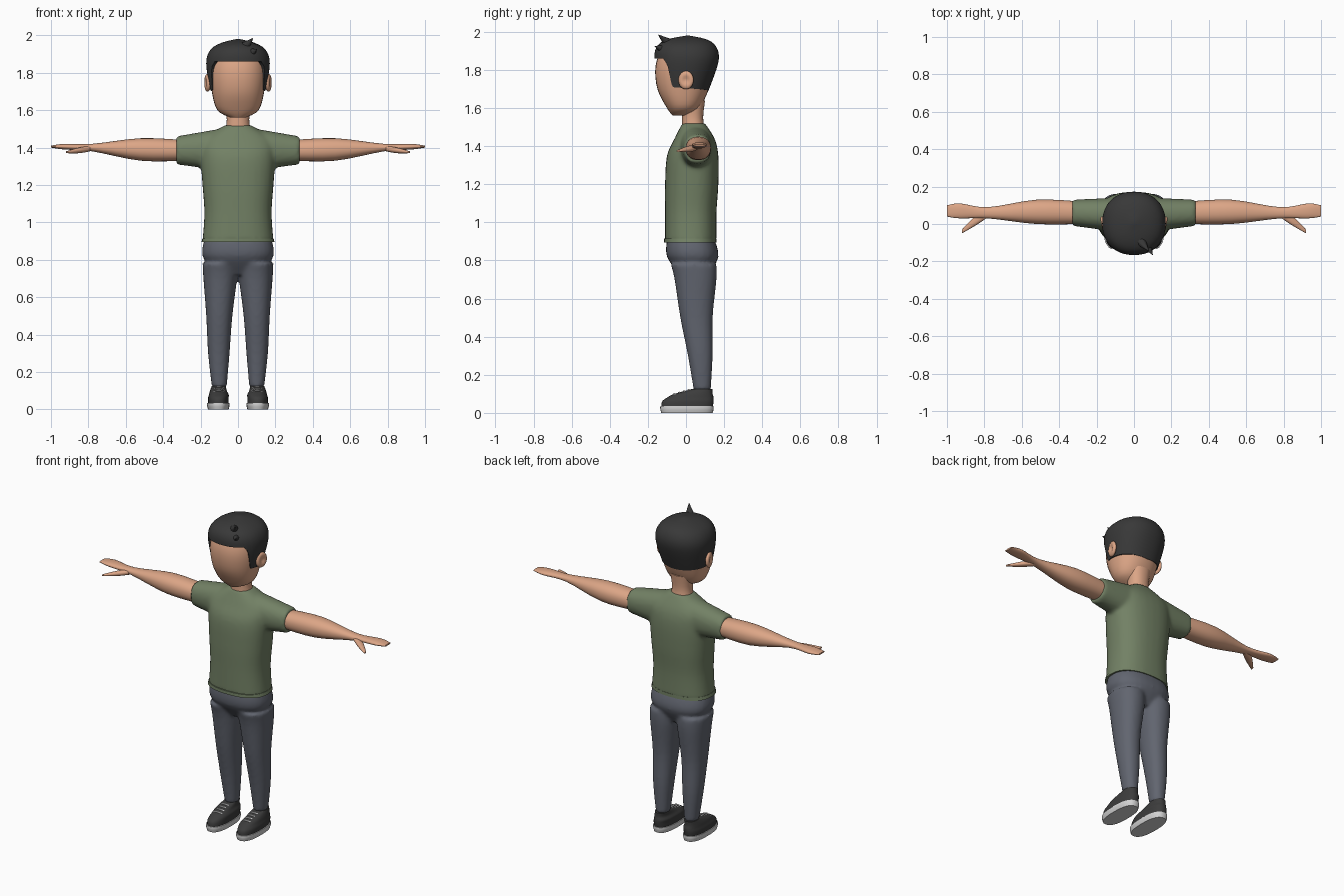
import bpy, bmesh, math
from mathutils import Vector

cube = bpy.data.objects.get("Cube")
if cube:
    bpy.data.objects.remove(cube, do_unlink=True)


def material(name, *rgb):
    mat = bpy.data.materials.new(name)
    mat.use_nodes = True
    mat.diffuse_color = (*rgb, 1)
    shader = mat.node_tree.nodes["Principled BSDF"]
    shader.inputs["Base Color"].default_value = (*rgb, 1)
    shader.inputs["Roughness"].default_value = 0.8
    return mat


SKIN = material("skin", 0.72, 0.38, 0.24)
SHIRT = material("shirt_green", 0.17, 0.22, 0.13)
PANTS = material("trouser_grey", 0.12, 0.13, 0.16)
HAIR = material("hair_black", 0.04, 0.04, 0.04)
SHOE = material("shoe_charcoal", 0.045, 0.045, 0.045)
WHITE = material("sole_white", 0.65, 0.65, 0.65)


def smooth_rows(rows, steps=4):
    """Catmull-Rom interpolation of cross-section rows."""
    result = []
    for i in range(len(rows) - 1):
        before, start = rows[max(i - 1, 0)], rows[i]
        end, after = rows[i + 1], rows[min(i + 2, len(rows) - 1)]
        for step in range(steps):
            t = step / steps
            result.append([b + t * (c - a) / 2 + t * t * (2 * a - 5 * b + 4 * c - d) / 2
                           + t ** 3 * (3 * b - a - 3 * c + d) / 2
                           for a, b, c, d in zip(before, start, end, after)])
    return result + [list(rows[-1])]


def oval(angle, power):
    """Point on a unit superellipse."""
    c, s = math.cos(angle), math.sin(angle)
    return (math.copysign(abs(c) ** (2 / power), c),
            math.copysign(abs(s) ** (2 / power), s))


def skin_rows(bm, rows):
    for lower, upper in zip(rows, rows[1:]):
        for k in range(len(lower)):
            j = (k + 1) % len(lower)
            bm.faces.new((lower[k], lower[j], upper[j], upper[k]))


def loft(bm, rows, axis="z", power=2.2, segments=32, side=1):
    """Rows are (position, low u, high u, low v, high v) along the axis."""
    rings = []
    for t, u_low, u_high, v_low, v_high in smooth_rows(rows):
        ring = []
        for k in range(segments):
            a, b = oval(math.tau * k / segments, power)
            u = (u_low + u_high + a * (u_high - u_low)) / 2
            v = (v_low + v_high + b * (v_high - v_low)) / 2
            x, y, z = (u, v, t) if axis == "z" else (t, u, v)
            ring.append(bm.verts.new((x * side, y, z)))
        rings.append(ring)
    skin_rows(bm, rings)
    bm.faces.new(rings[0])
    bm.faces.new(rings[-1])


def finish(name, bm, mat, mirror=False, blend=0):
    bmesh.ops.recalc_face_normals(bm, faces=bm.faces)
    mesh = bpy.data.meshes.new(name)
    bm.to_mesh(mesh)
    bm.free()
    mesh.materials.append(mat)
    ob = bpy.data.objects.new(name, mesh)
    bpy.context.collection.objects.link(ob)
    bpy.ops.object.select_all(action="DESELECT")
    ob.select_set(True)
    bpy.context.view_layer.objects.active = ob
    bpy.ops.object.shade_smooth_by_angle(angle=math.radians(50))
    if blend:
        # Fuse overlapping volumes into one soft garment
        fuse = ob.modifiers.new("fuse", "REMESH")
        fuse.mode, fuse.voxel_size, fuse.use_smooth_shade = "VOXEL", blend, True
        soften = ob.modifiers.new("soften", "SMOOTH")
        soften.factor, soften.iterations = 0.5, 6
    if mirror:
        ob.modifiers.new("mirror", "MIRROR")
    return ob


def part(name, rows, mat, axis="z", power=2.2, mirror=False):
    bm = bmesh.new()
    loft(bm, rows, axis, power)
    finish(name, bm, mat, mirror)


def even(rows):
    """Expand (z, half width, front, back) into full rows."""
    return [(z, -width, width, front, back) for z, width, front, back in rows]


# Shirt: torso and sleeves fused, with a rolled hem
bm = bmesh.new()
loft(bm, even([(0.9, 0.19, -0.11, 0.16), (1.05, 0.18, -0.11, 0.16), (1.2, 0.19, -0.11, 0.17),
               (1.35, 0.2, -0.1, 0.17), (1.44, 0.19, -0.06, 0.15), (1.52, 0.07, -0.02, 0.1)]),
     power=2.4)
for side in (1, -1):
    loft(bm, [(0.1, -0.04, 0.14, 1.28, 1.5), (0.33, -0.01, 0.13, 1.31, 1.46)], "x", side=side)
finish("shirt", bm, SHIRT, blend=0.011)
part("shirt_hem", even([(0.895, 0.195, -0.115, 0.16), (0.915, 0.19, -0.115, 0.16)]),
     SHIRT, power=2.4)

# Trousers: hips and legs fused
bm = bmesh.new()
loft(bm, even([(0.72, 0.12, -0.03, 0.12), (0.82, 0.19, -0.1, 0.17), (0.91, 0.18, -0.1, 0.15)]),
     power=2.4)
for side in (1, -1):
    loft(bm, [(0.12, 0.06, 0.14, 0.04, 0.13), (0.3, 0.045, 0.16, 0.01, 0.14),
              (0.5, 0.03, 0.17, -0.03, 0.14), (0.7, 0.005, 0.185, -0.06, 0.16),
              (0.78, 0, 0.19, -0.08, 0.16)], side=side)
finish("trousers", bm, PANTS, blend=0.01)

# Arms, hands and thumbs
part("arm", [(0.28, 0, 0.12, 1.33, 1.44), (0.52, 0, 0.13, 1.33, 1.45),
             (0.78, 0.03, 0.09, 1.38, 1.42), (0.93, 0.03, 0.11, 1.39, 1.42),
             (1, 0.04, 0.1, 1.4, 1.41)], SKIN, "x", mirror=True)
part("thumb", [(0.79, 0.03, 0.07, 1.38, 1.41), (0.85, -0.01, 0.04, 1.37, 1.4),
               (0.92, -0.05, -0.03, 1.37, 1.38)], SKIN, "x", mirror=True)

# Neck, head and ankles
part("neck", even([(1.48, 0.07, -0.02, 0.1), (1.55, 0.06, -0.02, 0.09),
                   (1.64, 0.07, -0.02, 0.1)]), SKIN)
part("head", even([(1.56, 0.04, -0.07, 0.01), (1.6, 0.11, -0.1, 0.07), (1.7, 0.14, -0.15, 0.12),
                   (1.82, 0.15, -0.16, 0.15), (1.92, 0.12, -0.12, 0.13),
                   (1.95, 0.06, -0.05, 0.07)]), SKIN)
part("ankle", [(z, 0.07, 0.13, 0.05, 0.12) for z in (0.08, 0.15)], SKIN, mirror=True)

# Ears: flattened spheres dished on the outside
bm = bmesh.new()
bmesh.ops.create_uvsphere(bm, u_segments=24, v_segments=16, radius=1)
for vert in bm.verts:
    x, y, z = vert.co
    if x > 0:
        x -= 0.9 * math.exp(-5 * (y * y + z * z))
    vert.co = (0.163 + 0.018 * x + 0.008 * y, 0.04 * y, 1.747 + 0.048 * z)
finish("ear", bm, SKIN, mirror=True)

# Hair: shell from the crown down to a hairline that varies with direction
HAIR_ROWS = smooth_rows([(1.67, 0.14, -0.14, 0.11), (1.84, 0.17, -0.165, 0.17),
                         (1.92, 0.15, -0.155, 0.16), (1.96, 0.09, -0.1, 0.11),
                         (1.98, 0.01, 0, 0.02)])
HAIRLINE = [(0, 1.86), (45, 1.86), (55, 1.83), (65, 1.71), (180, 1.69)]
TOP = HAIR_ROWS[-1][0]


def lookup(rows, key):
    for a, b in zip(rows, rows[1:]):
        if key <= b[0]:
            t = max(0, (key - a[0]) / (b[0] - a[0]))
            return [p + t * (q - p) for p, q in zip(a, b)]
    return rows[-1]


bm = bmesh.new()
SEGMENTS, LEVELS = 96, 18
rings = [[] for _ in range(LEVELS + 2)]
for k in range(SEGMENTS):
    degrees = 360 * k / SEGMENTS
    low = lookup(HAIRLINE, min(degrees, 360 - degrees))[1]
    across, along = oval(math.radians(degrees - 90), 2.2)
    for i, ring in enumerate(rings):
        z = TOP - (TOP - low) * min(i / LEVELS, 1) ** 1.5
        _, width, front, back = lookup(HAIR_ROWS, z)
        # The last ring turns inward to give the hairline thickness
        shrink = 0.86 if i > LEVELS else 1
        ring.append(bm.verts.new((across * width * shrink,
                                  (front + back + along * (back - front) * shrink) / 2, z)))
skin_rows(bm, rings)
bm.faces.new(rings[0])
finish("hair", bm, HAIR)


# Tufts swept forward at the fringe
def tuft(name, base, tip, radius):
    base, tip = Vector(base), Vector(tip)
    bm = bmesh.new()
    bmesh.ops.create_cone(bm, cap_ends=True, segments=10, radius1=radius, radius2=0.001,
                          depth=(tip - base).length)
    ob = finish(name, bm, HAIR)
    ob.location = (base + tip) / 2
    ob.rotation_euler = (tip - base).to_track_quat("Z", "Y").to_euler()


tuft("upper_tuft", (0.02, -0.07, 1.92), (0.08, -0.145, 1.985), 0.04)
tuft("lower_tuft", (0.06, -0.1, 1.9), (0.1, -0.165, 1.925), 0.035)

# Shoes
part("shoe_sole", [(0, 0.05, 0.16, -0.13, 0.14), (0.02, 0.045, 0.165, -0.135, 0.145),
                   (0.035, 0.045, 0.165, -0.135, 0.145)], WHITE, power=2.5, mirror=True)
part("shoe_upper", [(0.03, 0.05, 0.16, -0.13, 0.14), (0.06, 0.05, 0.16, -0.125, 0.145),
                    (0.08, 0.05, 0.155, -0.1, 0.145), (0.1, 0.06, 0.15, -0.06, 0.14),
                    (0.125, 0.065, 0.14, 0.03, 0.14)], SHOE, power=2.4, mirror=True)

# Laces: short bars arched across the instep
for i in range(4):
    y, z = -0.06 + 0.025 * i, 0.1 + 0.007 * i
    bar = []
    for offset in (-1, -0.5, 0, 0.5, 1):
        droop = 0.008 * offset ** 2
        bar.append((0.103 + 0.03 * offset, y - 0.006 + droop, y + 0.004 + droop,
                    z - 0.003 - droop, z + 0.004 - droop))
    part(f"lace_{i + 1}", bar, WHITE, "x", mirror=True)
